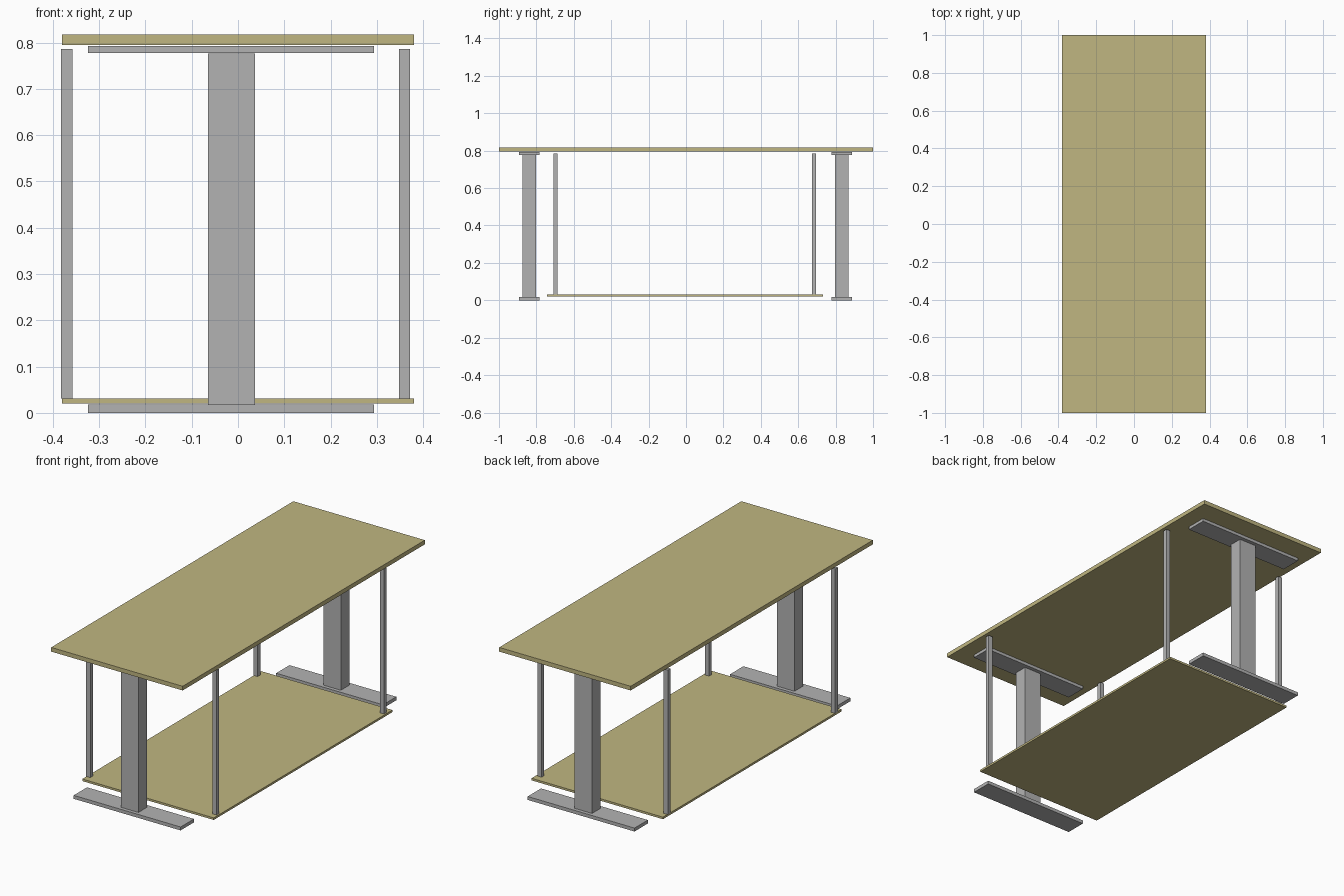
import bpy

default = bpy.data.objects.get("Cube")
if default:
    bpy.data.objects.remove(default, do_unlink=True)


def material(name, rgb):
    m = bpy.data.materials.new(name)
    m.use_nodes = True
    color = (*rgb, 1.0)
    m.diffuse_color = color
    bsdf = next(n for n in m.node_tree.nodes if n.type == 'BSDF_PRINCIPLED')
    bsdf.inputs["Base Color"].default_value = color
    return m


wood = material("pale wood", (0.53, 0.47, 0.22))
metal = material("grey metal", (0.45, 0.45, 0.45))


def box(name, x, y, z, mat):
    """Box spanning the given (min, max) ranges."""
    spans = (x, y, z)
    bpy.ops.mesh.primitive_cube_add(size=1, location=[(a + b) / 2 for a, b in spans])
    ob = bpy.context.object
    ob.name = name
    ob.scale = [b - a for a, b in spans]
    bpy.ops.object.transform_apply(location=False, rotation=False, scale=True)
    ob.data.materials.append(mat)
    return ob


# Two-layer table top and low shelf
WIDTH = (-0.38, 0.38)
box("tabletop_lower_layer", WIDTH, (-1, 1), (0.795, 0.806), wood)
box("tabletop_upper_layer", WIDTH, (-1, 1), (0.806, 0.817), wood)
box("shelf", WIDTH, (-0.743, 0.733), (0.02, 0.031), wood)

# Pedestal at each end: floor bar, column and support bar
for end, y in (("front", -0.839), ("back", 0.833)):
    bar_x = (-0.324, 0.294)
    bar_y = (y - 0.055, y + 0.055)
    box(end + "_foot_bar", bar_x, bar_y, (0, 0.018), metal)
    box(end + "_column", (-0.065, 0.037), (y - 0.036, y + 0.036), (0.018, 0.776), metal)
    box(end + "_support_bar", bar_x, bar_y, (0.777, 0.793), metal)

# Slim posts at the shelf corners
for end, y in (("front", -0.698), ("back", 0.685)):
    for side, x in (("right", -0.37), ("left", 0.36)):
        box(f"{end}_{side}_post", (x - 0.012, x + 0.012), (y - 0.011, y + 0.011),
            (0.031, 0.786), metal)
